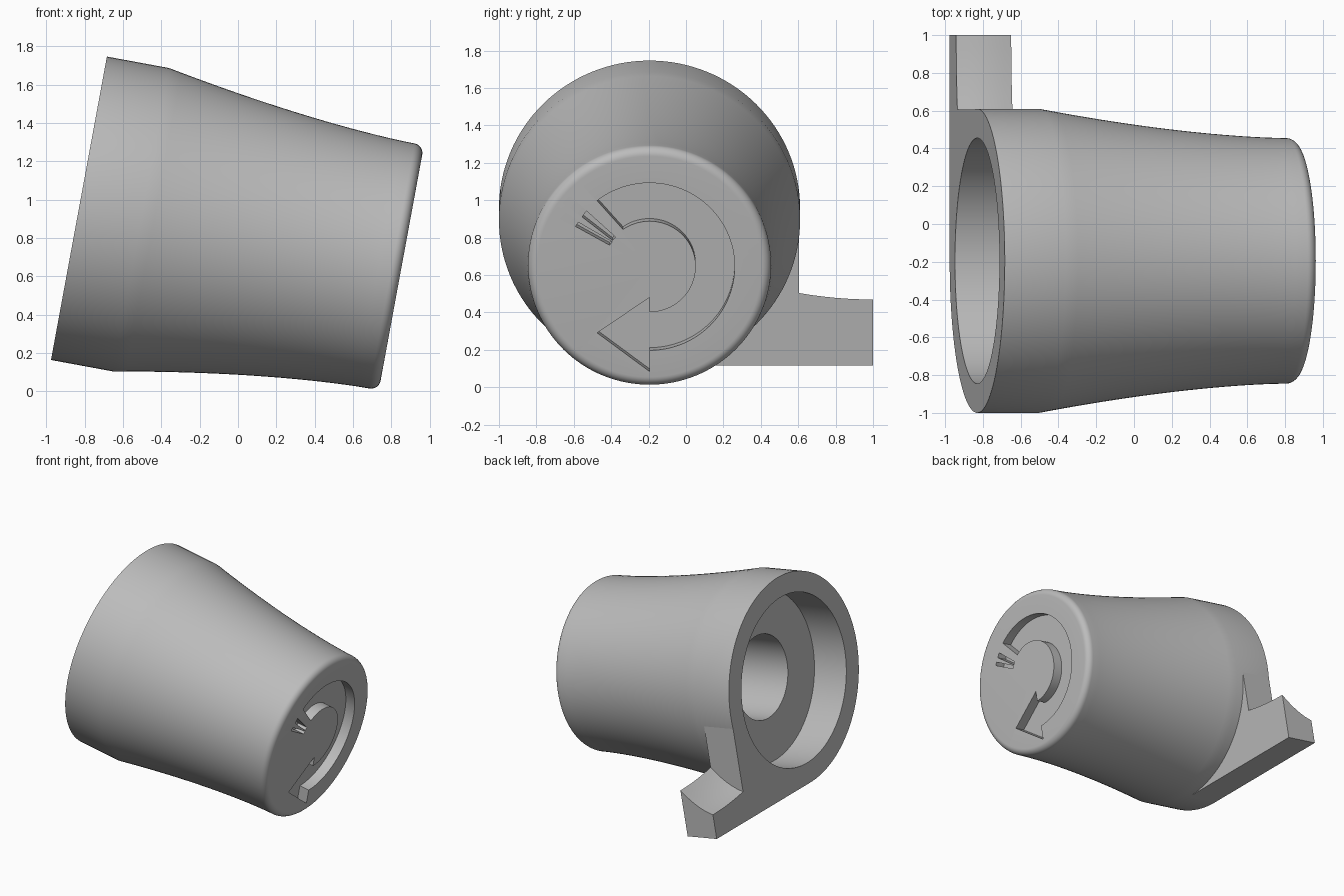
import bpy, bmesh, math
from mathutils import Matrix, Vector

cube = bpy.data.objects.get("Cube")
if cube:
    bpy.data.objects.remove(cube, do_unlink=True)

# Local frame: X = sideways, Y = up across the face, Z = along the tilted axis
TILT = math.radians(10.44)
c, s = math.cos(TILT), math.sin(TILT)
FRAME = Matrix(((0, s, c, -0.83), (1, 0, 0, -0.195), (0, c, -s, 0.955), (0, 0, 0, 1)))
R, LENGTH, RIM = 0.805, 1.711, 0.65

grey = bpy.data.materials.new("plain grey")
grey.use_nodes = True
COLOUR = (0.5, 0.5, 0.5, 1)
grey.diffuse_color = COLOUR
grey.node_tree.nodes["Principled BSDF"].inputs["Base Color"].default_value = COLOUR


def make_object(name, bm):
    bmesh.ops.recalc_face_normals(bm, faces=bm.faces)
    mesh = bpy.data.meshes.new(name)
    bm.to_mesh(mesh)
    bm.free()
    mesh.materials.append(grey)
    ob = bpy.data.objects.new(name, mesh)
    bpy.context.collection.objects.link(ob)
    ob.matrix_world = FRAME
    return ob


def revolve(name, profile, steps=128):
    bm = bmesh.new()
    verts = [bm.verts.new((r, 0, z)) for r, z in profile]
    edges = [bm.edges.new(pair) for pair in zip(verts, verts[1:])]
    bmesh.ops.spin(bm, geom=verts + edges, cent=(0, 0, 0), axis=(0, 0, 1),
                   angle=math.tau, steps=steps, use_duplicate=False)
    bmesh.ops.remove_doubles(bm, verts=bm.verts, dist=1e-5)
    return make_object(name, bm)


def loft(name, rings):
    """Closed solid through a list of equal-length outlines."""
    bm = bmesh.new()
    loops = [[bm.verts.new(p) for p in ring] for ring in rings]
    for a, b in zip(loops, loops[1:]):
        for i in range(len(a)):
            j = (i + 1) % len(a)
            bm.faces.new((a[i], a[j], b[j], b[i]))
    caps = [bm.faces.new(loops[0]), bm.faces.new(loops[-1])]
    bmesh.ops.recalc_face_normals(bm, faces=bm.faces)
    bmesh.ops.triangulate(bm, faces=caps)
    return make_object(name, bm)


def arc(radius, start, end, steps):
    angles = [math.radians(start + (end - start) * i / steps) for i in range(steps + 1)]
    return [(radius * math.cos(a), radius * math.sin(a)) for a in angles]


def smooth(ob):
    bpy.ops.object.select_all(action="DESELECT")
    ob.select_set(True)
    bpy.context.view_layer.objects.active = ob
    bpy.ops.object.shade_smooth_by_angle(angle=math.radians(30))


# Knob body: stepped bore, straight collar, concave taper, rounded front edge
FILLET = 0.05
profile = [(0, 1.3), (0.32, 1.3), (0.32, 0.29), (0.65, 0.29), (0.65, 0), (R, 0), (R, 0.33)]
for i in range(1, 21):
    t = i / 20
    profile.append((RIM + (R - RIM) * (1 - t) ** 1.6, 0.33 + t * (LENGTH - FILLET - 0.33)))
profile += [(RIM - FILLET + x, LENGTH - FILLET + z) for x, z in arc(FILLET, 0, 90, 8)[1:]]
profile.append((0, LENGTH))
knob = revolve("knob_body", profile)

# Engraved curved arrow and two tapered slits on the front face
arrow = arc(0.455, 128, -90, 64) + [(0, -0.57), (-0.28, -0.36), (0, -0.168)]
arrow += arc(0.247, -90, 125, 56)
slit_a = [(-0.337, 0.303), (-0.182, 0.161), (-0.198, 0.143), (-0.36, 0.27)]
slit_b = [(-0.38, 0.241), (-0.2, 0.135), (-0.214, 0.117), (-0.396, 0.219)]
DEPTH = 0.08
for outline in (arrow, slit_a, slit_b):
    cutter = loft("engraving_cutter", [[(x, y, z) for x, y in outline]
                                       for z in (LENGTH - DEPTH, LENGTH + 0.1)])
    cutter.hide_render = True
    bpy.context.view_layer.update()
    mod = knob.modifiers.new("engrave", "BOOLEAN")
    mod.operation, mod.solver, mod.object = "DIFFERENCE", "EXACT", cutter
    bpy.context.view_layer.objects.active = knob
    bpy.ops.object.modifier_apply(modifier=mod.name)
    bpy.data.objects.remove(cutter, do_unlink=True)
smooth(knob)

# Pointer tab: tangent to the collar at the side and underneath, scooped on top
TIP = 1.195
rings = []
for i in range(9):
    t = i / 8
    z = 0.265 * t
    rise = 0.17 * t - 0.1 * t * (1 - t)
    outline = [(0, -R), (TIP, -R), (TIP, -0.615 + rise)]
    for k in range(1, 6):
        u = k / 6
        outline.append((TIP + (R - 0.005 - TIP) * u, -0.615 + rise + 0.035 * u * u))
    outline += [(R - 0.005, -0.58 + rise), (R - 0.005, 0)]
    outline += arc(R - 0.01, 0, -90, 24)
    rings.append([(x, y, z) for x, y in outline])
tab = loft("pointer_tab", rings)
smooth(tab)
